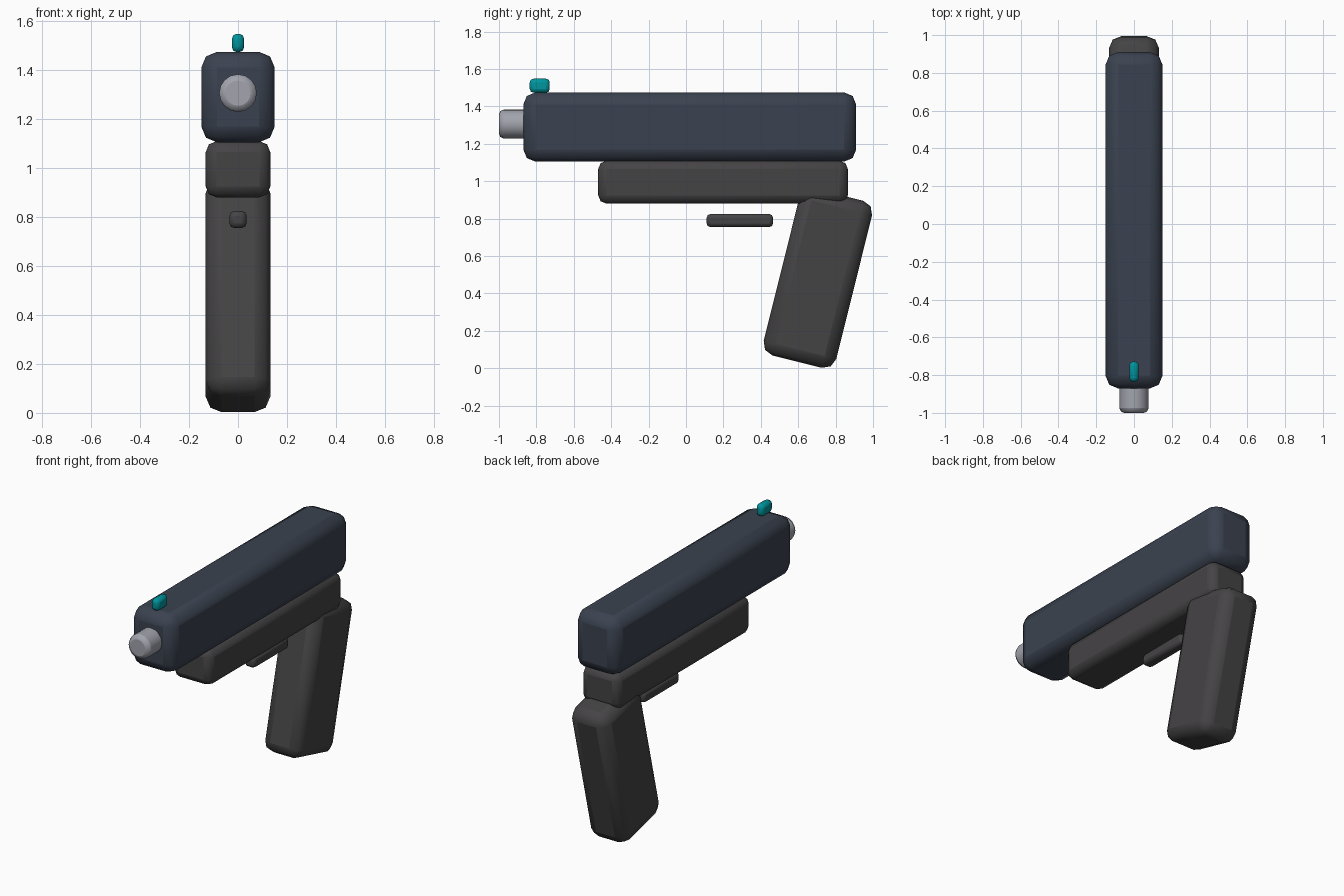
import bpy, math

if "Cube" in bpy.data.objects:
    bpy.data.objects.remove(bpy.data.objects["Cube"])


def material(name, rgb):
    m = bpy.data.materials.new(name)
    m.diffuse_color = (*rgb, 1)
    m.use_nodes = True
    m.node_tree.nodes["Principled BSDF"].inputs["Base Color"].default_value = m.diffuse_color
    return m


BLUE = material("slate_blue", (0.043, 0.055, 0.08))
DARK = material("dark_grey", (0.06, 0.057, 0.06))
STEEL = material("steel", (0.36, 0.37, 0.42))
TEAL = material("teal", (0.0, 0.30, 0.34))


def finish(ob, name, mat, bevel):
    """Name, colour, round the edges and smooth a part."""
    ob.name = name
    ob.data.materials.append(mat)
    bpy.ops.object.transform_apply(location=False, rotation=False, scale=True)
    mod = ob.modifiers.new("Bevel", "BEVEL")
    mod.width = bevel
    mod.segments = 2
    mod.limit_method = "ANGLE"
    mod.angle_limit = math.radians(40)
    bpy.ops.object.shade_smooth_by_angle(angle=math.radians(35))


def box(name, size, y, z, mat, bevel, tilt=0):
    bpy.ops.mesh.primitive_cube_add(size=1, location=(0, y, z), rotation=(tilt, 0, 0))
    ob = bpy.context.object
    ob.scale = size
    finish(ob, name, mat, bevel)


# Main body: long upper slide over a shorter frame
box("slide", (0.30, 1.78, 0.37), 0.02, 1.29, BLUE, 0.065)
box("frame", (0.264, 1.335, 0.23), 0.198, 0.995, DARK, 0.045)

# Raked grip, leaning back towards the top
box("grip", (0.264, 0.40, 0.92), 0.705, 0.482, DARK, 0.065, math.radians(-14))

# Floating trigger guard bar and front sight
box("trigger_guard", (0.07, 0.355, 0.07), 0.288, 0.79, DARK, 0.02)
box("front_sight", (0.05, 0.107, 0.075), -0.782, 1.511, TEAL, 0.02)

# Muzzle end of the barrel
bpy.ops.mesh.primitive_cylinder_add(vertices=16, radius=0.077, depth=0.3,
                                    location=(0, -0.85, 1.306),
                                    rotation=(math.pi / 2, 0, 0))
finish(bpy.context.object, "barrel", STEEL, 0.025)
